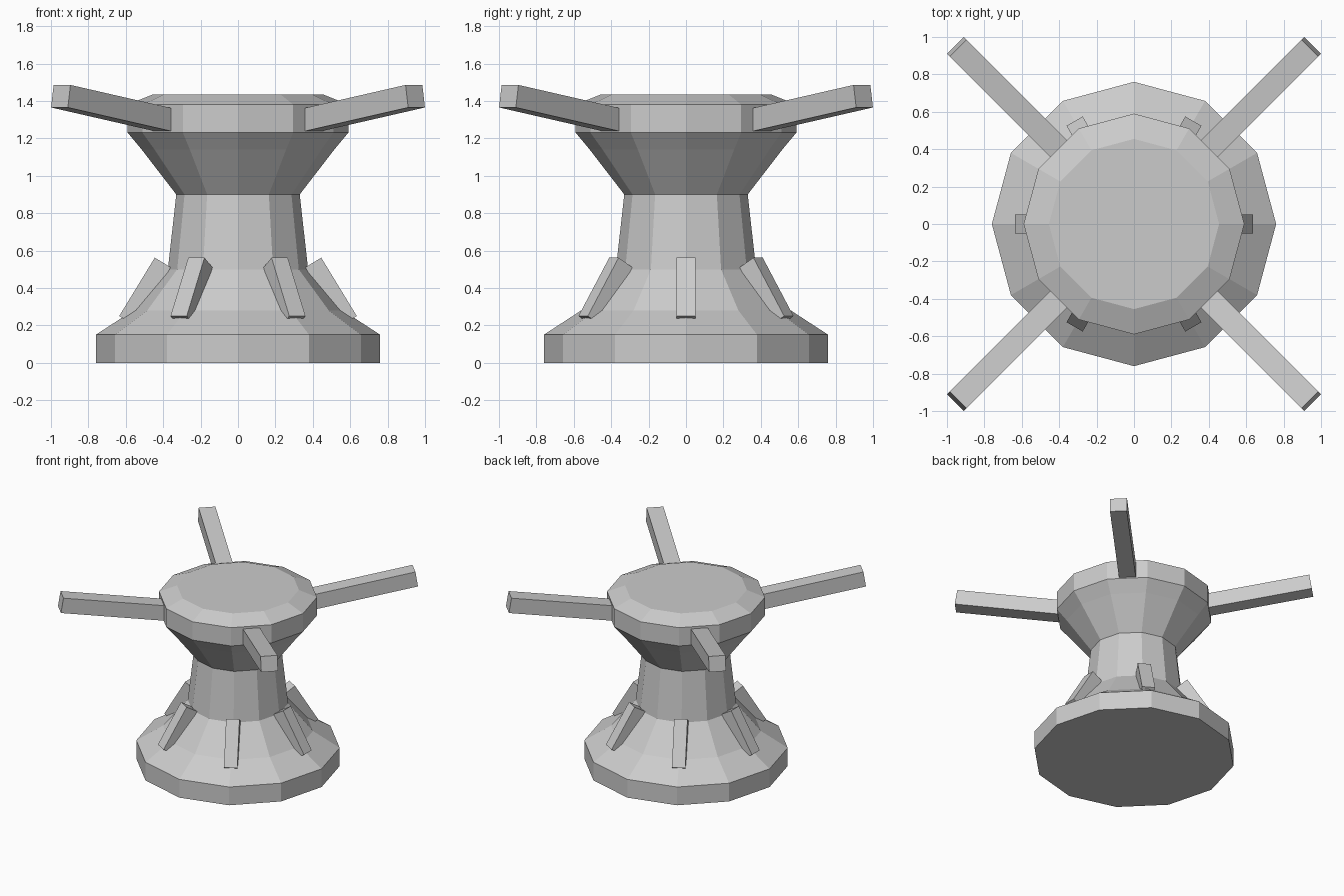
import bpy, bmesh, math
from mathutils import Matrix, Vector

cube = bpy.data.objects.get("Cube")
if cube:
    bpy.data.objects.remove(cube, do_unlink=True)

# One plain grey for the whole model
grey = bpy.data.materials.new("plain_grey")
grey.use_nodes = True
colour = (0.6, 0.6, 0.6, 1)
grey.diffuse_color = colour
grey.node_tree.nodes["Principled BSDF"].inputs["Base Color"].default_value = colour


def finish(name, bm):
    bmesh.ops.recalc_face_normals(bm, faces=bm.faces)
    mesh = bpy.data.meshes.new(name)
    bm.to_mesh(mesh)
    bm.free()
    mesh.materials.append(grey)
    obj = bpy.data.objects.new(name, mesh)
    bpy.context.collection.objects.link(obj)
    return obj


def turned(name, profile, sides=12):
    """Closed low-poly solid of revolution from (radius, height) pairs."""
    bm = bmesh.new()
    rings = []
    for r, z in profile:
        rings.append([bm.verts.new((r * math.cos(i * math.tau / sides),
                                    r * math.sin(i * math.tau / sides), z))
                      for i in range(sides)])
    for low, high in zip(rings, rings[1:]):
        for i in range(sides):
            j = (i + 1) % sides
            bm.faces.new((low[i], low[j], high[j], high[i]))
    bm.faces.new(rings[0])
    bm.faces.new(rings[-1])
    return finish(name, bm)


def radial_beam(name, start, end, width, thick, angle):
    """Box whose reference edge runs start-end in the (radius, height) plane,
    growing to the left of that direction, then swung around the z axis."""
    a, b = Vector((start[0], 0, start[1])), Vector((end[0], 0, end[1]))
    along = (b - a).normalized()
    across = Vector((0, 1, 0))
    up = along.cross(across)
    centre = (a + b) / 2 + up * thick / 2
    frame = Matrix((along, across, up)).transposed().to_4x4()
    size = Matrix.Diagonal(((b - a).length, width, thick, 1))
    bm = bmesh.new()
    bmesh.ops.create_cube(bm, size=1, matrix=Matrix.Rotation(angle, 4, "Z")
                          @ Matrix.Translation(centre) @ frame @ size)
    return finish(name, bm)


# Drum: flared base, waist and wide head
turned("drum", [(0.76, 0), (0.76, 0.15), (0.56, 0.28), (0.375, 0.5),
                (0.33, 0.9), (0.515, 1.14), (0.59, 1.23), (0.59, 1.38),
                (0.455, 1.435)])

# Four push bars, rising outwards on the diagonals
for i in range(4):
    radial_beam(f"push_bar_{i + 1}", (0.3, 1.195), (1.35, 1.365),
                0.127, 0.122, math.radians(45 + 90 * i))

# Six sloping ribs around the waist
for i in range(6):
    radial_beam(f"rib_{i + 1}", (0.445, 0.562), (0.635, 0.25),
                0.1, -0.1, math.radians(60 * i))
